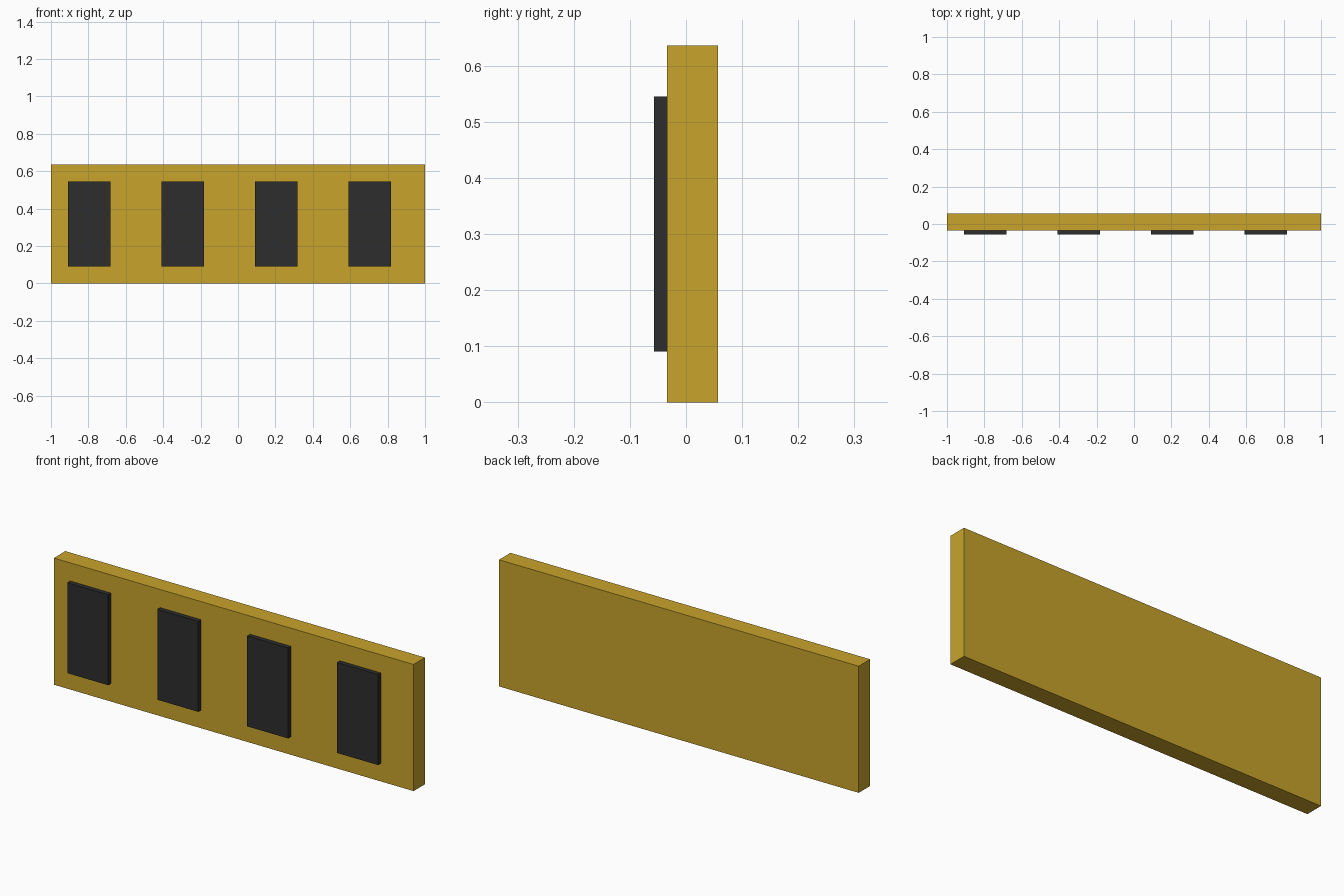
import bpy

if "Cube" in bpy.data.objects:
    bpy.data.objects.remove(bpy.data.objects["Cube"])

U = 2 / 44  # module: the board is 44 units long


def material(name, rgb):
    m = bpy.data.materials.new(name)
    m.diffuse_color = (*rgb, 1)
    m.use_nodes = True
    m.node_tree.nodes["Principled BSDF"].inputs["Base Color"].default_value = m.diffuse_color
    return m


def box(name, x, y, z, mat):
    """Box from (min, max) ranges given in modules."""
    bpy.ops.mesh.primitive_cube_add(size=1)
    ob = bpy.context.object
    ob.name = name
    for v in ob.data.vertices:
        v.co = [(r[1] if c > 0 else r[0]) * U for c, r in zip(v.co, (x, y, z))]
    ob.data.materials.append(mat)
    return ob


gold = material("mustard_yellow", (0.578, 0.371, 0.025))
dark = material("charcoal", (0.027, 0.027, 0.027))

# Main board
box("board", (-22, 22), (-0.75, 1.25), (0, 14), gold)

# Row of four raised panels on the front
for i in range(4):
    x = -20 + 11 * i
    box(f"front_panel_{i + 1}", (x, x + 5), (-1.25, -0.75), (2, 12), dark)
